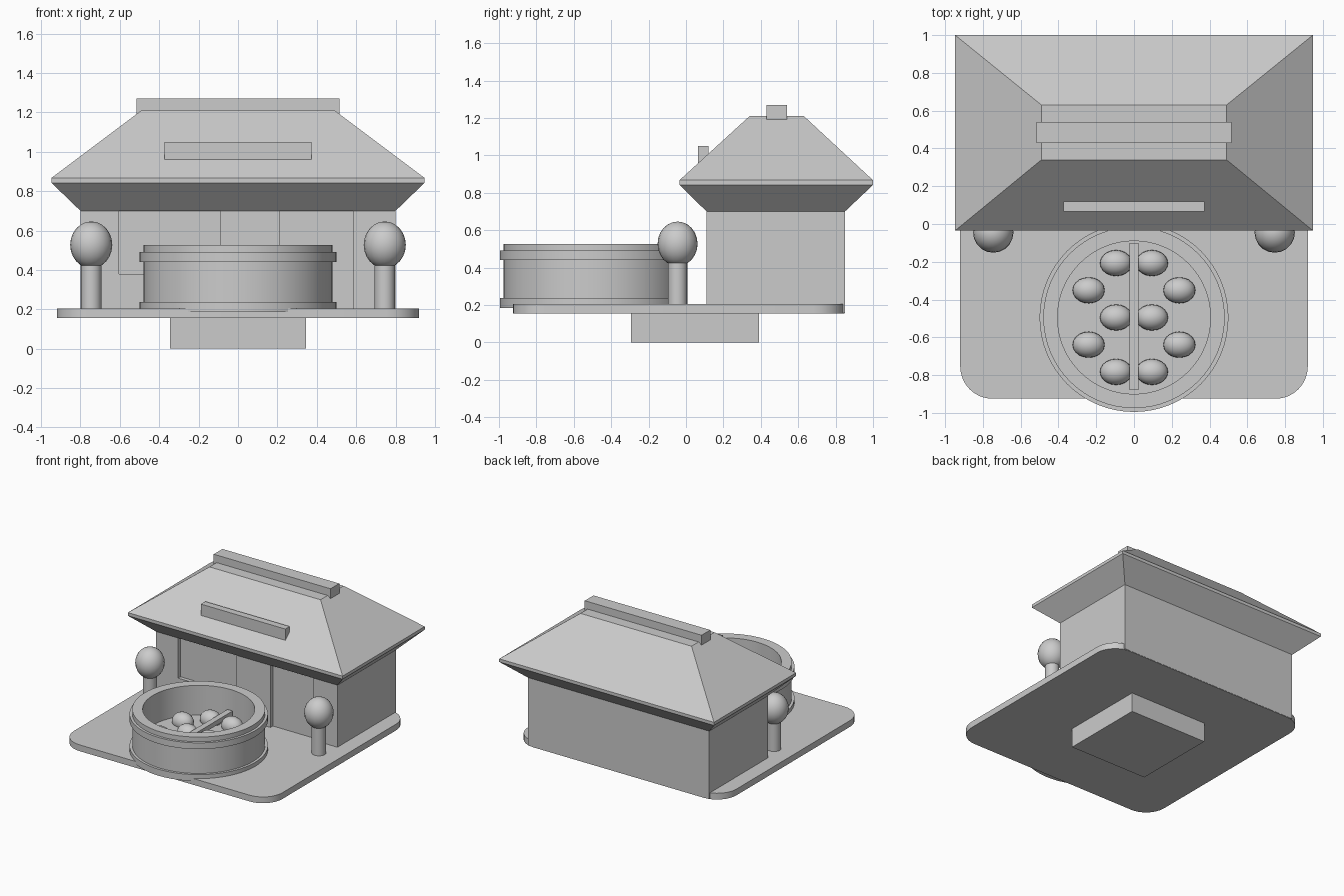
import bpy
import bmesh
from math import cos, sin, pi, radians

if "Cube" in bpy.data.objects:
    bpy.data.objects.remove(bpy.data.objects["Cube"], do_unlink=True)

GREY = (0.6, 0.6, 0.6, 1)
grey = bpy.data.materials.new("plain grey")
grey.use_nodes = True
grey.diffuse_color = GREY
grey.node_tree.nodes["Principled BSDF"].inputs["Base Color"].default_value = GREY


def finish(name, bm, smooth=False):
    """Turn a bmesh into a grey object."""
    bmesh.ops.recalc_face_normals(bm, faces=bm.faces)
    mesh = bpy.data.meshes.new(name)
    bm.to_mesh(mesh)
    bm.free()
    mesh.materials.append(grey)
    obj = bpy.data.objects.new(name, mesh)
    bpy.context.collection.objects.link(obj)
    if smooth:
        bpy.ops.object.select_all(action="DESELECT")
        obj.select_set(True)
        bpy.context.view_layer.objects.active = obj
        bpy.ops.object.shade_smooth_by_angle(angle=radians(35))
    return obj


def loft(name, rings, smooth=False):
    """Skin equal-length rings of points and cap both ends."""
    bm = bmesh.new()
    loops = [[bm.verts.new(p) for p in ring] for ring in rings]
    n = len(loops[0])
    for low, high in zip(loops, loops[1:]):
        for i in range(n):
            j = (i + 1) % n
            bm.faces.new((low[i], low[j], high[j], high[i]))
    bm.faces.new(loops[0])
    bm.faces.new(loops[-1])
    return finish(name, bm, smooth)


def rect(x0, x1, y0, y1, z):
    return [(x0, y0, z), (x1, y0, z), (x1, y1, z), (x0, y1, z)]


def box(name, x0, x1, y0, y1, z0, z1):
    return loft(name, [rect(x0, x1, y0, y1, z) for z in (z0, z1)])


def lathe(name, x, y, profile, sides):
    """Revolve (radius, height) pairs about a vertical axis."""
    rings = [[(x + r * cos(2 * pi * i / sides), y + r * sin(2 * pi * i / sides), z)
              for i in range(sides)] for r, z in profile]
    return loft(name, rings, True)


def ball(name, centre, radii):
    bm = bmesh.new()
    bmesh.ops.create_uvsphere(bm, u_segments=20, v_segments=12, radius=1)
    bmesh.ops.scale(bm, vec=radii, verts=bm.verts)
    bmesh.ops.translate(bm, vec=centre, verts=bm.verts)
    return finish(name, bm, True)


# Foot and round-cornered ground plate
box("foot", -0.345, 0.345, -0.295, 0.39, 0, 0.16)


def plate_ring(z, radius=0.17, steps=8):
    ring = []
    corners = [(0.75, 0.678), (-0.75, 0.678), (-0.75, -0.755), (0.75, -0.755)]
    for k, (cx, cy) in enumerate(corners):
        for s in range(steps + 1):
            a = (k + s / steps) * pi / 2
            ring.append((cx + radius * cos(a), cy + radius * sin(a), z))
    return ring


loft("ground_plate", [plate_ring(0.155), plate_ring(0.205)], True)

# House walls with a recessed window and doorway
walls = box("walls", -0.80, 0.80, 0.11, 0.85, 0.158, 0.72)
openings = {"window": (-0.605, -0.09, 0.38), "doorway": (0.21, 0.585, 0.19)}
for part, (x0, x1, sill) in openings.items():
    cutter = box(part + "_cutter", x0, x1, 0.05, 0.14, sill, 0.76)
    cutter.hide_render = True
    cutter.hide_set(True)
    cut = walls.modifiers.new(part, "BOOLEAN")
    cut.operation = "DIFFERENCE"
    cut.solver = "EXACT"
    cut.object = cutter

# Hipped roof with sloping soffit, ridge cap and front beam
loft("roof", [rect(-0.80, 0.80, 0.11, 0.85, 0.70),
              rect(-0.947, 0.947, -0.035, 1.0, 0.842),
              rect(-0.947, 0.947, -0.035, 1.0, 0.867),
              rect(-0.49, 0.49, 0.34, 0.63, 1.21)])
box("ridge_cap", -0.515, 0.515, 0.43, 0.54, 1.19, 1.27)
box("roof_beam", -0.372, 0.372, 0.065, 0.12, 0.96, 1.05)

# Round tub with two hoops and a sunken floor
TUB_Y = -0.495
lathe("tub", 0, TUB_Y, [
    (0.50, 0.185), (0.50, 0.237), (0.48, 0.237), (0.48, 0.44), (0.50, 0.44),
    (0.50, 0.49), (0.48, 0.49), (0.48, 0.527), (0.405, 0.527), (0.405, 0.29)], 64)

# Divider and balls inside the tub
box("tub_divider", -0.023, 0.023, -0.88, -0.10, 0.33, 0.367)
for side in (-1, 1):
    for row in range(5):
        x = 0.24 if row % 2 else 0.095
        ball("tub_ball", (side * x, TUB_Y + (2 - row) * 0.144, 0.31),
             (0.085, 0.069, 0.069))

# Pair of round trees
for name, side in (("left", 1), ("right", -1)):
    lathe(name + "_tree_trunk", side * 0.745, -0.045, [(0.052, 0.20), (0.052, 0.44)], 20)
    ball(name + "_tree_crown", (side * 0.745, -0.045, 0.527), (0.107, 0.107, 0.119))
